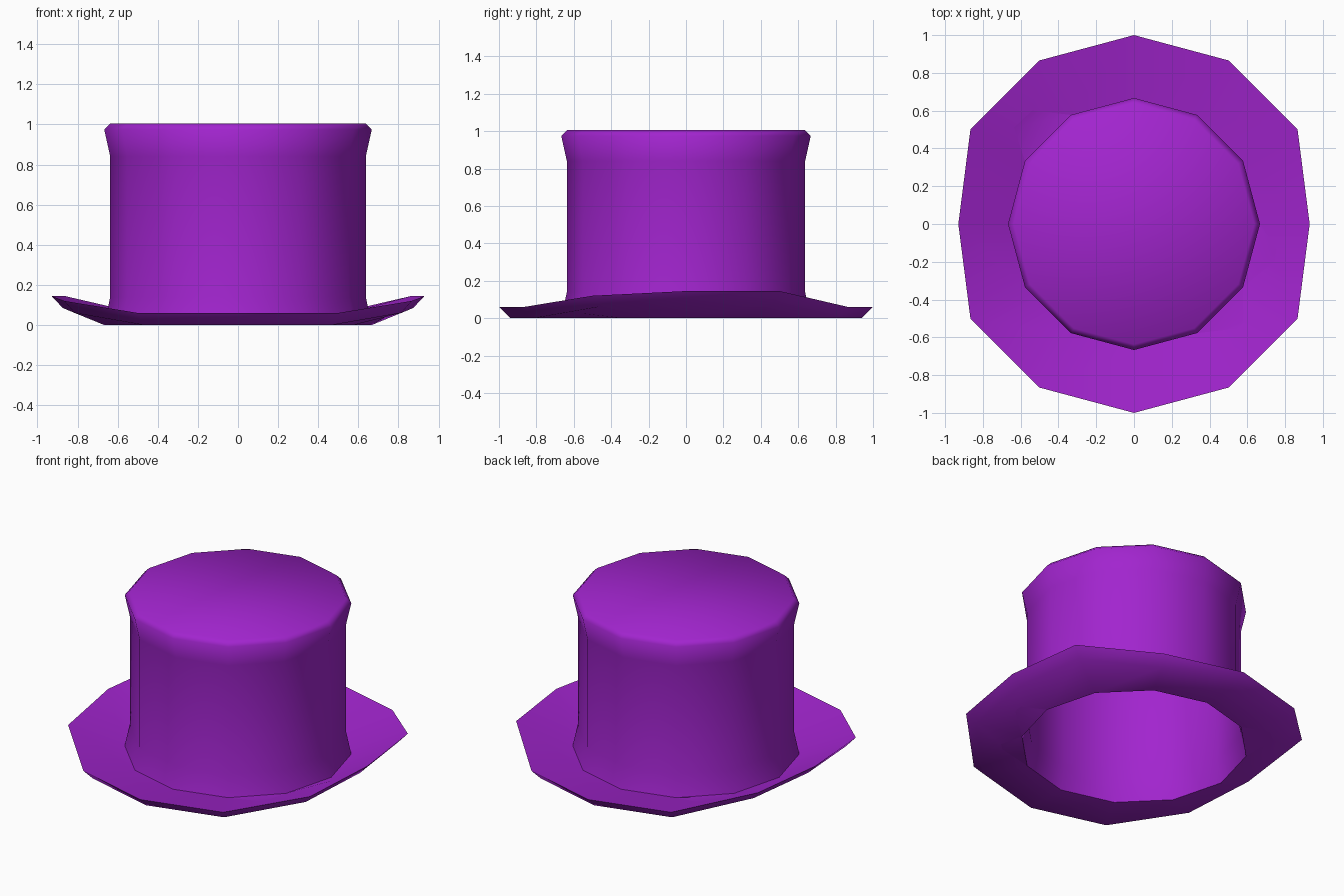
import bpy
import bmesh
import math

cube = bpy.data.objects.get("Cube")
if cube:
    bpy.data.objects.remove(cube, do_unlink=True)

SIDES = 12

# Purple felt
felt = bpy.data.materials.new("purple_felt")
color = (0.36, 0.018, 0.62, 1)
felt.use_nodes = True
felt.diffuse_color = color
felt.node_tree.nodes["Principled BSDF"].inputs["Base Color"].default_value = color


def ring(radius_height):
    """Points round the hat; radius_height gives radius and z for each angle."""
    points = []
    for i in range(SIDES):
        a = math.tau * i / SIDES
        r, z = radius_height(a)
        points.append((r * math.cos(a), r * math.sin(a), z))
    return points


def loft(name, rings, cap=False):
    """Join rings with quads, optionally closing the last one."""
    bm = bmesh.new()
    loops = [[bm.verts.new(p) for p in points] for points in rings]
    for low, high in zip(loops, loops[1:]):
        for i in range(SIDES):
            j = (i + 1) % SIDES
            bm.faces.new((low[i], low[j], high[j], high[i]))
    if cap:
        bm.faces.new(loops[-1])
    bmesh.ops.remove_doubles(bm, verts=bm.verts, dist=0.0001)
    mesh = bpy.data.meshes.new(name)
    bm.to_mesh(mesh)
    bm.free()
    mesh.materials.append(felt)
    obj = bpy.data.objects.new(name, mesh)
    bpy.context.collection.objects.link(obj)
    bpy.ops.object.select_all(action="DESELECT")
    obj.select_set(True)
    bpy.context.view_layer.objects.active = obj
    bpy.ops.object.shade_smooth_by_angle(angle=math.radians(60))
    return obj


def lift(a):
    """Curl of the brim: raised at the sides, a little less toward the front."""
    if abs(math.cos(a)) < 0.6:
        return 0.0
    return 0.06 if math.sin(a) < -0.3 else 0.085


def rim(a):
    return (0.93 if abs(math.cos(a)) > 0.95 else 1.0), 0.06 + lift(a)


def underside(a):
    return rim(a)[0] * 0.94, lift(a)


def opening(a):
    return 0.667, 0.0


# Brim: opening, underside, rim and back to the opening
loft("brim", [ring(f) for f in (opening, underside, rim, opening)])

# Crown: flared wall with a chamfered flat top
profile = [(0.667, 0.0), (0.637, 0.14), (0.637, 0.84), (0.667, 0.975), (0.637, 1.005)]
loft("crown", [ring(lambda a, p=p: p) for p in profile], cap=True)
